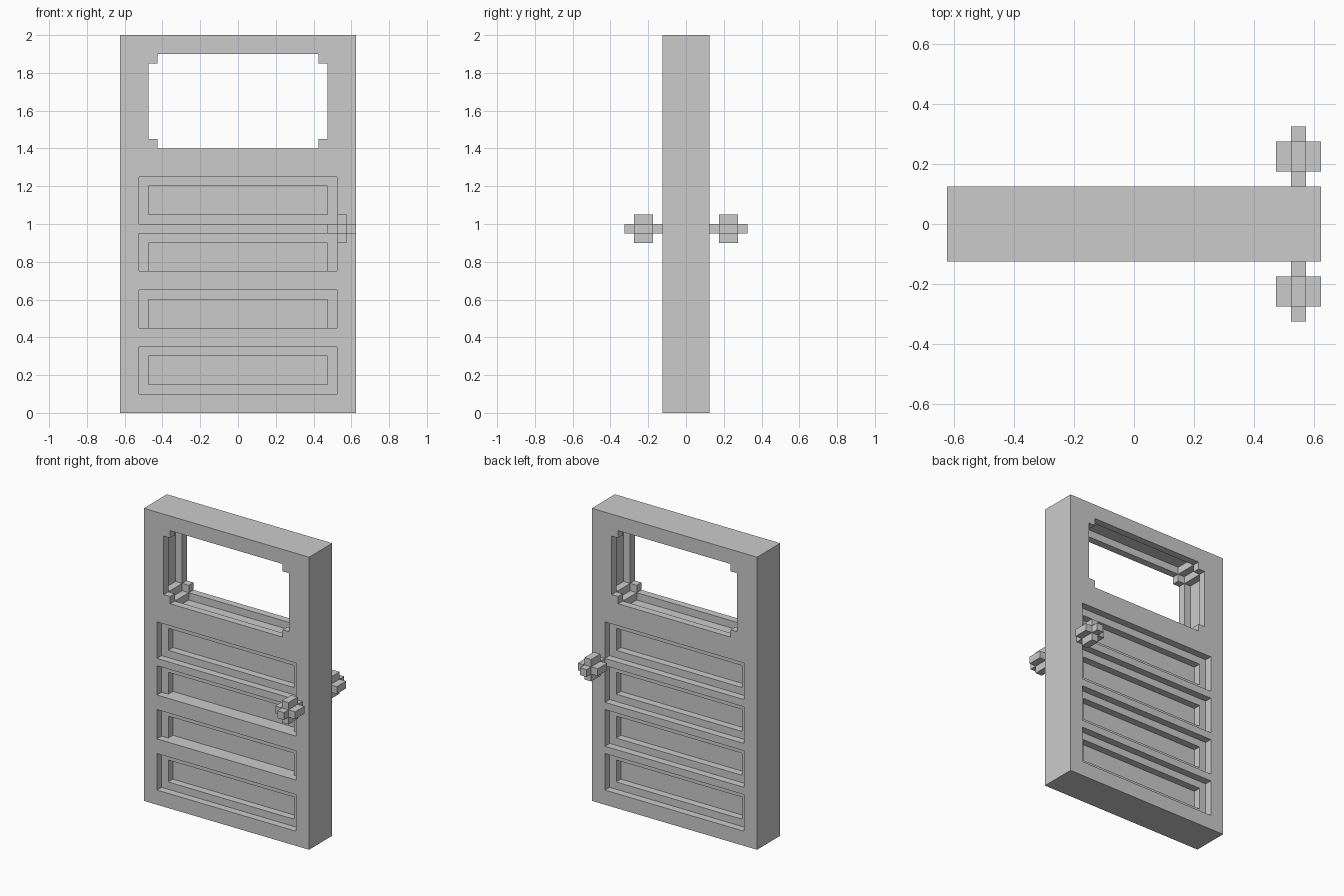
import bpy, bmesh

if "Cube" in bpy.data.objects:
    bpy.data.objects.remove(bpy.data.objects["Cube"])


def prism(name, quarter, cx, cz, y0, y1):
    """Mirror a quarter outline about (cx, cz) and extrude it from y0 to y1."""
    q = quarter
    outline = (list(q) + [(-x, z) for x, z in reversed(q)]
               + [(-x, -z) for x, z in q] + [(x, -z) for x, z in reversed(q)])
    bm = bmesh.new()
    face = bm.faces.new([bm.verts.new((cx + x, y0, cz + z)) for x, z in outline])
    ext = bmesh.ops.extrude_face_region(bm, geom=[face])
    verts = [g for g in ext["geom"] if isinstance(g, bmesh.types.BMVert)]
    bmesh.ops.translate(bm, vec=(0, y1 - y0, 0), verts=verts)
    bmesh.ops.recalc_face_normals(bm, faces=bm.faces)
    me = bpy.data.meshes.new(name)
    bm.to_mesh(me)
    bm.free()
    ob = bpy.data.objects.new(name, me)
    bpy.context.collection.objects.link(ob)
    return ob


def combine(target, tool, operation):
    """Apply a boolean and discard the tool object."""
    mod = target.modifiers.new("combine", 'BOOLEAN')
    mod.operation, mod.solver, mod.object = operation, 'EXACT', tool
    bpy.context.view_layer.objects.active = target
    bpy.ops.object.modifier_apply(modifier=mod.name)
    bpy.data.objects.remove(tool)


def cut_panel(door, side, half_w, z0, z1, depth):
    """Rectangular recess in the front (side -1) or back (side 1) face."""
    y0, y1 = sorted((side * 0.2, side * (0.125 - depth)))
    tool = prism("cutter", [(half_w, (z1 - z0) / 2)], 0, (z0 + z1) / 2, y0, y1)
    combine(door, tool, 'DIFFERENCE')


# Door slab
door = prism("door", [(0.625, 1.0)], 0, 1.0, -0.125, 0.125)

# Window opening with notched corners, and the stepped groove inside it
combine(door, prism("cutter", [(0.475, 0.2), (0.425, 0.2), (0.425, 0.25)],
                    0, 1.65, -0.2, 0.2), 'DIFFERENCE')
combine(door, prism("cutter", [(0.525, 0.2), (0.475, 0.2), (0.475, 0.25),
                               (0.425, 0.25), (0.425, 0.3)],
                    0, 1.65, -0.075, 0.075), 'DIFFERENCE')

# Two-step panels; the middle two on the front have no lower step
for side in (-1, 1):
    for i in range(4):
        top = 0.35 + 0.3 * i
        flush = side == -1 and i in (1, 2)
        cut_panel(door, side, 0.525, top - (0.2 if flush else 0.25), top, 0.05)
        cut_panel(door, side, 0.475, top - 0.2, top - 0.05, 0.1)

# Knobs: plus-shaped grip on a square stem, front and back
for side, name in ((-1, "front_knob"), (1, "back_knob")):
    g0, g1 = sorted((side * 0.175, side * 0.275))
    s0, s1 = sorted((side * 0.125, side * 0.325))
    knob = prism(name, [(0.075, 0.025), (0.025, 0.025), (0.025, 0.075)],
                 0.55, 0.975, g0, g1)
    combine(knob, prism("stem", [(0.025, 0.025)], 0.55, 0.975, s0, s1), 'UNION')
